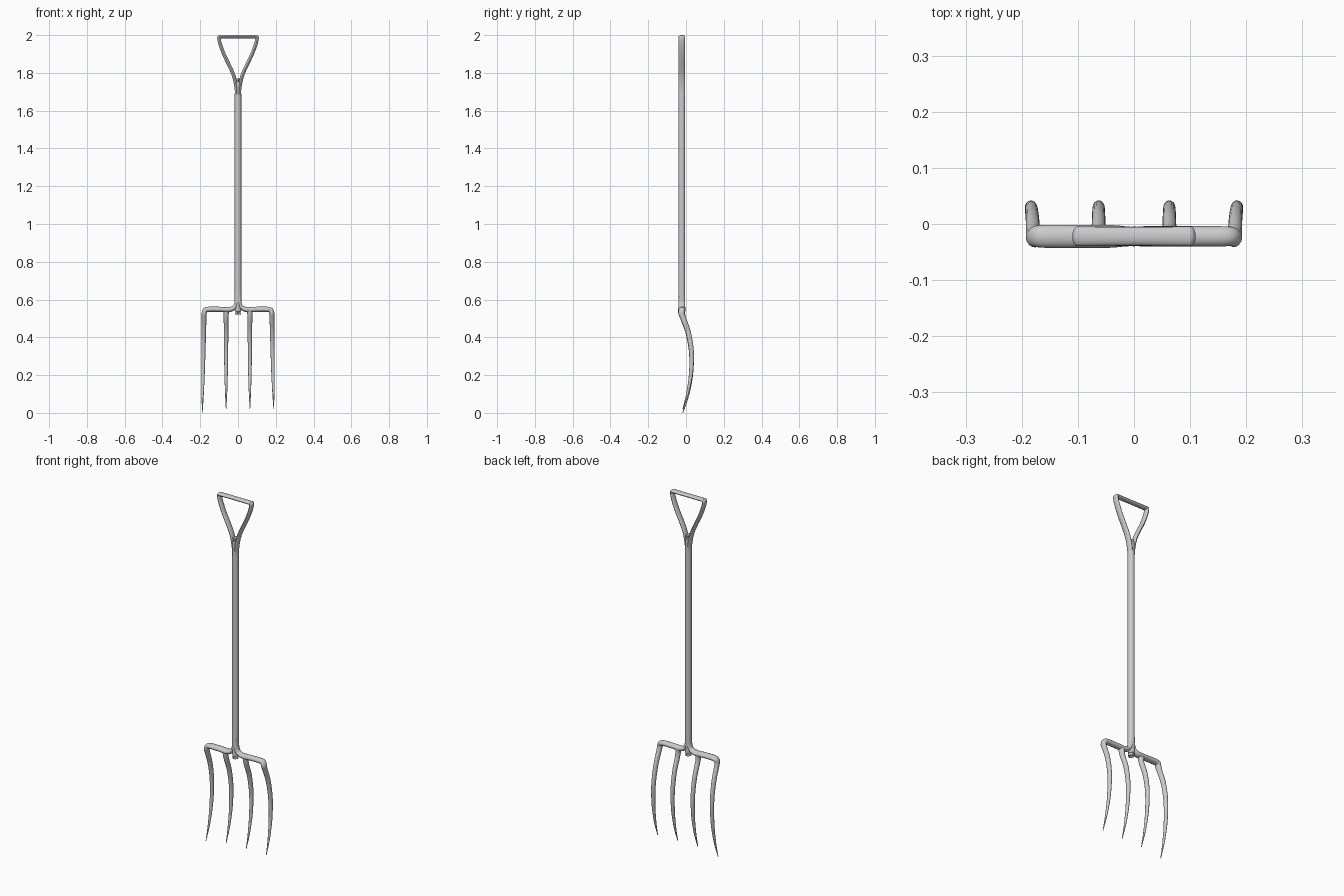
import bpy, bmesh, math
from mathutils import Vector

if "Cube" in bpy.data.objects:
    bpy.data.objects.remove(bpy.data.objects["Cube"])

CY = -0.022  # depth of the shaft axis


def spline(vals, t):
    """Catmull-Rom sample of a list of vectors"""
    n = len(vals) - 1
    i = min(int(t), n - 1)
    f = t - i
    p1, p2 = vals[i], vals[i + 1]
    p0 = vals[i - 1] if i else p1 * 2 - p2
    p3 = vals[i + 2] if i + 2 <= n else p2 * 2 - p1
    return 0.5 * (2 * p1 + (p2 - p0) * f + (2 * p0 - 5 * p1 + 4 * p2 - p3) * f * f
                  + (3 * p1 - p0 - 3 * p2 + p3) * f ** 3)


def sweep(name, pts, radii, steps=5, sides=16):
    """Oval tube along pts; radii = (depth, width) per point"""
    P = [Vector(p) for p in pts]
    R = [Vector(r) for r in radii]
    n = (len(P) - 1) * steps
    path = [spline(P, k / steps) for k in range(n + 1)]
    bm = bmesh.new()
    normal, rings = Vector((0, 1, 0)), []
    for k, c in enumerate(path):
        tan = (path[min(k + 1, n)] - path[max(k - 1, 0)]).normalized()
        normal = (normal - tan * normal.dot(tan)).normalized()
        side = tan.cross(normal)
        i = min(k // steps, len(R) - 2)
        r = R[i].lerp(R[i + 1], k / steps - i)
        rings.append([bm.verts.new(c + normal * r[0] * math.cos(a) + side * r[1] * math.sin(a))
                      for a in (2 * math.pi * j / sides for j in range(sides))])
    for a, b in zip(rings, rings[1:]):
        for j in range(sides):
            m = (j + 1) % sides
            bm.faces.new((a[j], a[m], b[m], b[j]))
    bm.faces.new(rings[0])
    bm.faces.new(rings[-1])
    bmesh.ops.recalc_face_normals(bm, faces=bm.faces)
    me = bpy.data.meshes.new(name)
    bm.to_mesh(me)
    bm.free()
    ob = bpy.data.objects.new(name, me)
    bpy.context.collection.objects.link(ob)
    bpy.ops.object.select_all(action='DESELECT')
    ob.select_set(True)
    bpy.context.view_layer.objects.active = ob
    bpy.ops.object.shade_smooth_by_angle(angle=math.radians(40))
    return ob


# Long shaft
sweep("shaft", [(0, CY, 0.575), (0, CY, 0.61), (0, CY, 1.68), (0, CY, 1.72)],
      [(0.016, 0.011), (0.018, 0.0175), (0.018, 0.0175), (0.016, 0.008)])

# Curved tine profile: (depth, height fraction, thickness)
TINE = [(-0.016, 0.93, 0.0135), (0.012, 0.78, 0.0125), (0.029, 0.58, 0.0115),
        (0.026, 0.36, 0.0095), (0.008, 0.16, 0.006), (-0.017, 0.0, 0.0015)]


def tine(x0, x1, tip):
    pts = [(x0 + (x1 - x0) * (1 - f), y, tip + (0.54 - tip) * f) for y, f, r in TINE]
    return pts, [(r * 1.1, r * 0.95) for y, f, r in TINE]


for s, label, tip, depth in ((-1, "left", 0.0, 0.0205), (1, "right", 0.02, 0.018)):
    # Half of the crossbar, bending out of the shaft and down into the outer tine
    arm = [(0.008, 0.63), (0.008, 0.59), (0.017, 0.561), (0.045, 0.547),
           (0.10, 0.548), (0.155, 0.548), (0.173, 0.543), (0.179, 0.528)]
    pts = [(s * x, CY if z > 0.53 else CY - 0.002, z) for x, z in arm]
    rad = [(0.016, 0.009), (0.0175, 0.0095), (0.018, 0.011)] + [(depth, 0.014)] * 3 + \
          [(depth * 0.95, 0.014), (0.017, 0.0135)]
    tp, tr = tine(s * 0.179, s * 0.189, tip)
    sweep(label + "_outer_tine", pts + tp, rad + tr)
    # Inner tine hanging from the crossbar
    tp, tr = tine(s * 0.063, s * 0.063, 0.02)
    sweep(label + "_inner_tine", [(s * 0.063, CY, 0.548)] + tp, [(0.017, 0.016)] + tr)
    # Flaring side of the handle
    side = [(0.006, 1.67), (0.009, 1.72), (0.021, 1.78), (0.043, 1.833),
            (0.072, 1.893), (0.093, 1.948), (0.101, 1.984), (0.097, 1.991), (0.085, 1.9915)]
    sweep(label + "_handle_side", [(s * x, CY, z) for x, z in side],
          [(0.017, 0.009)] + [(0.0175, 0.0095)] * 5 + [(0.0175, 0.009), (0.0175, 0.0085), (0.017, 0.008)])

# Grip bar across the top
sweep("handle_grip", [(x, CY, 1.9915) for x in (-0.1, -0.06, 0, 0.06, 0.1)],
      [(0.0175, 0.0085), (0.017, 0.0085), (0.0165, 0.0085), (0.017, 0.0085), (0.0175, 0.0085)])
